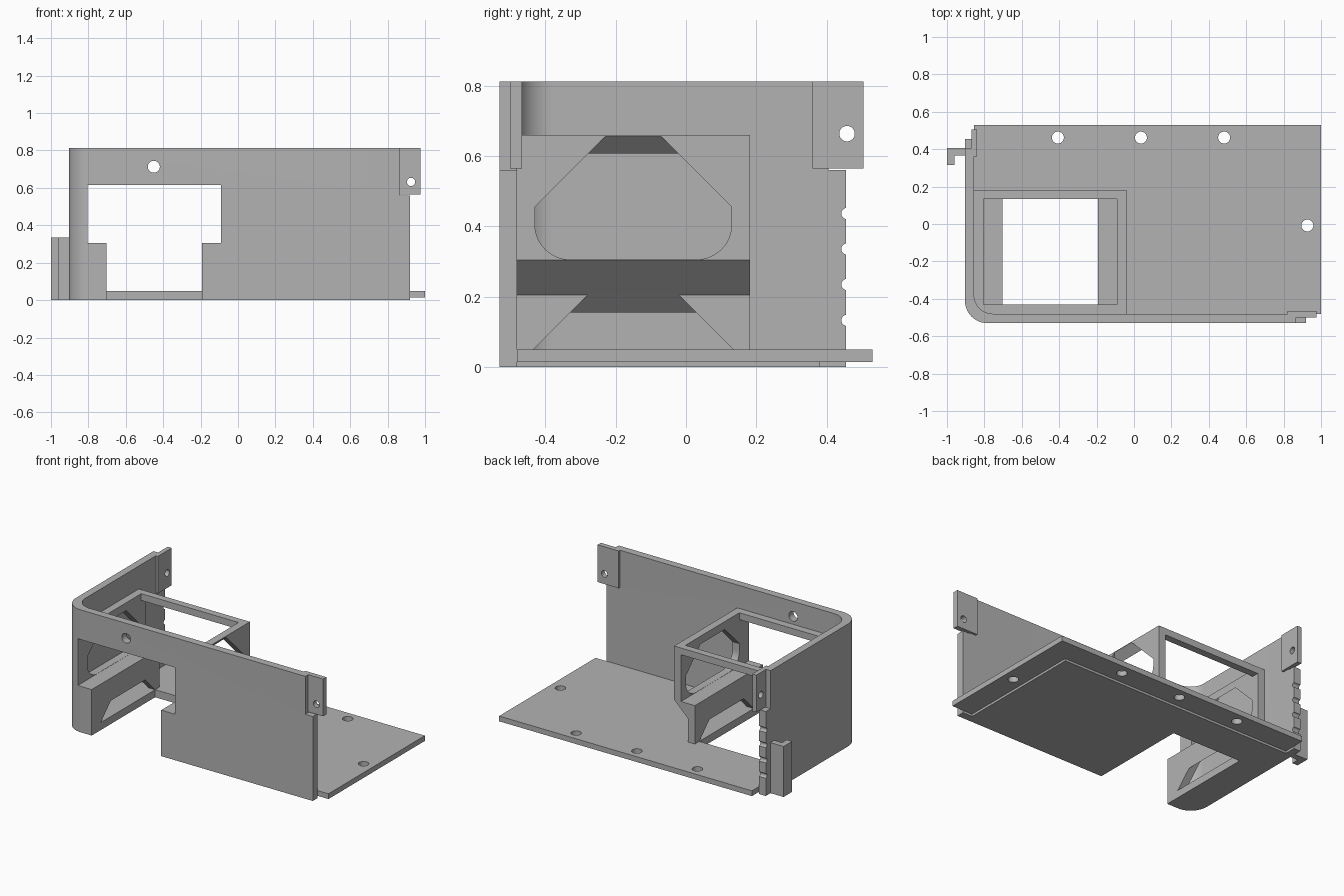
import bpy, bmesh
from math import pi, sin, cos

if "Cube" in bpy.data.objects:
    bpy.data.objects.remove(bpy.data.objects["Cube"], do_unlink=True)

GREY = (0.45, 0.45, 0.45, 1)
grey = bpy.data.materials.new("plain grey")
grey.use_nodes = True
grey.diffuse_color = GREY
grey.node_tree.nodes["Principled BSDF"].inputs["Base Color"].default_value = GREY


def loft(name, axis, start, end, low, high):
    """Solid between two matching outlines placed at low and high along an axis."""
    place = {"x": lambda u, v, d: (d, u, v),
             "y": lambda u, v, d: (u, d, v),
             "z": lambda u, v, d: (u, v, d)}[axis]
    bm = bmesh.new()
    a = [bm.verts.new(place(u, v, low)) for u, v in start]
    b = [bm.verts.new(place(u, v, high)) for u, v in end]
    bm.faces.new(a)
    bm.faces.new(b)
    for i in range(len(a)):
        j = (i + 1) % len(a)
        bm.faces.new((a[i], a[j], b[j], b[i]))
    bmesh.ops.recalc_face_normals(bm, faces=bm.faces)
    mesh = bpy.data.meshes.new(name)
    bm.to_mesh(mesh)
    bm.free()
    mesh.materials.append(grey)
    obj = bpy.data.objects.new(name, mesh)
    bpy.context.collection.objects.link(obj)
    return obj


def prism(name, axis, outline, low, high):
    return loft(name, axis, outline, outline, low, high)


def box(name, x, y, z):
    return prism(name, "z", [(x[0], y[0]), (x[1], y[0]), (x[1], y[1]), (x[0], y[1])], *z)


def arc(cx, cy, r, start, end, steps=12):
    return [(cx + r * cos(start + (end - start) * i / steps),
             cy + r * sin(start + (end - start) * i / steps)) for i in range(steps + 1)]


def hole(axis, u, v, r, low, high):
    return prism("hole_cutter", axis, arc(u, v, r, 0, 2 * pi, 32)[:-1], low, high)


def cut(obj, cutters):
    """Subtract the cutters, then discard them."""
    bpy.context.view_layer.objects.active = obj
    for c in cutters:
        c.hide_render = True
        mod = obj.modifiers.new("cut", "BOOLEAN")
        mod.operation, mod.solver, mod.object = "DIFFERENCE", "EXACT", c
        bpy.ops.object.modifier_apply(modifier=mod.name)
        bpy.data.objects.remove(c, do_unlink=True)


# Overall levels
LEFT, BACK_END, FRONT, RIGHT = -0.904, 0.455, -0.53, 0.92
IN_X, IN_Y, TOP = -0.855, -0.48, 0.812
SHELF, SLOPE, FLOOR, LIP = 0.305, 0.205, 0.05, 0.015
MID = -0.4475  # centre of the holder in x


def front_window():
    """Stepped opening running front to back through wall and holder."""
    pts = [(0.357, 0.615), (0.357, SHELF), (0.255, SHELF), (0.255, -0.1)]
    outline = [(MID + u, v) for u, v in pts] + [(MID - u, v) for u, v in reversed(pts)]
    return prism("window_cutter", "y", outline, -0.7, 0.3)


# L-shaped wall with a rounded corner
outline = ([(RIGHT, FRONT), (RIGHT, IN_Y)]
           + arc(IN_X + 0.1, IN_Y + 0.1, 0.1, 1.5 * pi, pi)
           + [(IN_X, BACK_END), (LEFT, BACK_END)]
           + arc(LEFT + 0.12, FRONT + 0.12, 0.12, pi, 1.5 * pi))
wall = prism("corner_wall", "z", outline, 0, TOP)
cutters = [front_window(), hole("y", -0.45, 0.713, 0.032, -0.7, -0.4),
           box("recess_cutter", (0.865, 1.1), (-0.7, -0.4), (0.56, 0.9)),
           box("recess_cutter", (-1.1, -0.8), (0.405, 0.6), (0.56, 0.9))]
cutters += [hole("x", BACK_END + 0.003, z, 0.016, -1, -0.8) for z in (0.133, 0.235, 0.336, 0.437)]
cut(wall, cutters)

# Screw tabs at both wall ends
front_tab = box("front_tab", (0.82, 0.975), (-0.5, -0.466), (0.565, TOP))
cut(front_tab, [hole("y", 0.925, 0.632, 0.022, -0.7, -0.3)])
back_tab = box("back_tab", (-0.87, -0.84), (0.36, 0.505), (0.565, TOP))
cut(back_tab, [hole("x", 0.458, 0.664, 0.022, -1, -0.7)])

# Hooked clip outside the left wall
clip = prism("side_clip", "z", [(-1, 0.315), (-0.96, 0.315), (-0.96, 0.365), (-0.89, 0.365),
                                (-0.89, 0.405), (-1, 0.405)], 0, 0.335)

# Floor plate with screw holes, and the raised panel under it
plate = box("floor_plate", (IN_X, 1), (IN_Y, 0.53), (LIP, FLOOR))
panel = box("floor_panel", (IN_X, 0.85), (IN_Y, 0.38), (0, LIP + 0.01))
for part in (plate, panel):
    cut(part, [box("notch_cutter", (MID - 0.255, MID + 0.255), (-0.7, 0.135), (-0.1, 0.2))])
cut(plate, [hole("z", x, y, 0.032, -0.1, 0.2)
            for x, y in ((-0.407, 0.462), (0.037, 0.462), (0.482, 0.462), (0.927, -0.008))])

# Open holder: wide upper part, sloped down to a narrow lower part
half = [(0.4075, 0.66), (0.4075, SHELF), (0.305, SLOPE), (0.305, 0.03)]
outline = [(MID + u, v) for u, v in half] + [(MID - u, v) for u, v in reversed(half)]
holder = prism("holder_frame", "y", outline, -0.5, 0.182)
cutters = [front_window(),
           box("mouth_cutter", (MID - 0.357, MID + 0.357), (-0.43, 0.135), (0.5, 0.8))]


def side_window(top):
    """Side opening with 45 degree shoulders and rounded lower corners."""
    w, r, base = 0.28, 0.1, SHELF + 0.001
    run = w - (top - 0.455)
    pts = ([(run, top), (w, 0.455)] + arc(w - r, base + r, r, 0, -pi / 2)
           + arc(r - w, base + r, r, -pi / 2, -pi) + [(-w, 0.455), (-run, top)])
    return [(-0.15 + u, v) for u, v in pts]


def low_window(top):
    run = 0.285 - (top - FLOOR)
    return [(-0.15 + u, v) for u, v in
            [(0.285, FLOOR), (run, top), (-run, top), (-0.285, FLOOR)]]


# Side openings whose tops slope upward to the outside
for s in (-1, 1):
    cutters.append(loft("side_cutter", "x", side_window(0.56), side_window(0.657),
                        MID + s * 0.307, MID + s * 0.4085))
    cutters.append(loft("low_cutter", "x", low_window(0.1), low_window(0.206),
                        MID + s * 0.2, MID + s * 0.306))
cut(holder, cutters)

# Smooth the curved faces and keep the edges crisp
for obj in (wall, front_tab, back_tab, clip, plate, panel, holder):
    bpy.ops.object.select_all(action="DESELECT")
    obj.select_set(True)
    bpy.context.view_layer.objects.active = obj
    bpy.ops.object.shade_smooth_by_angle(angle=0.5)
